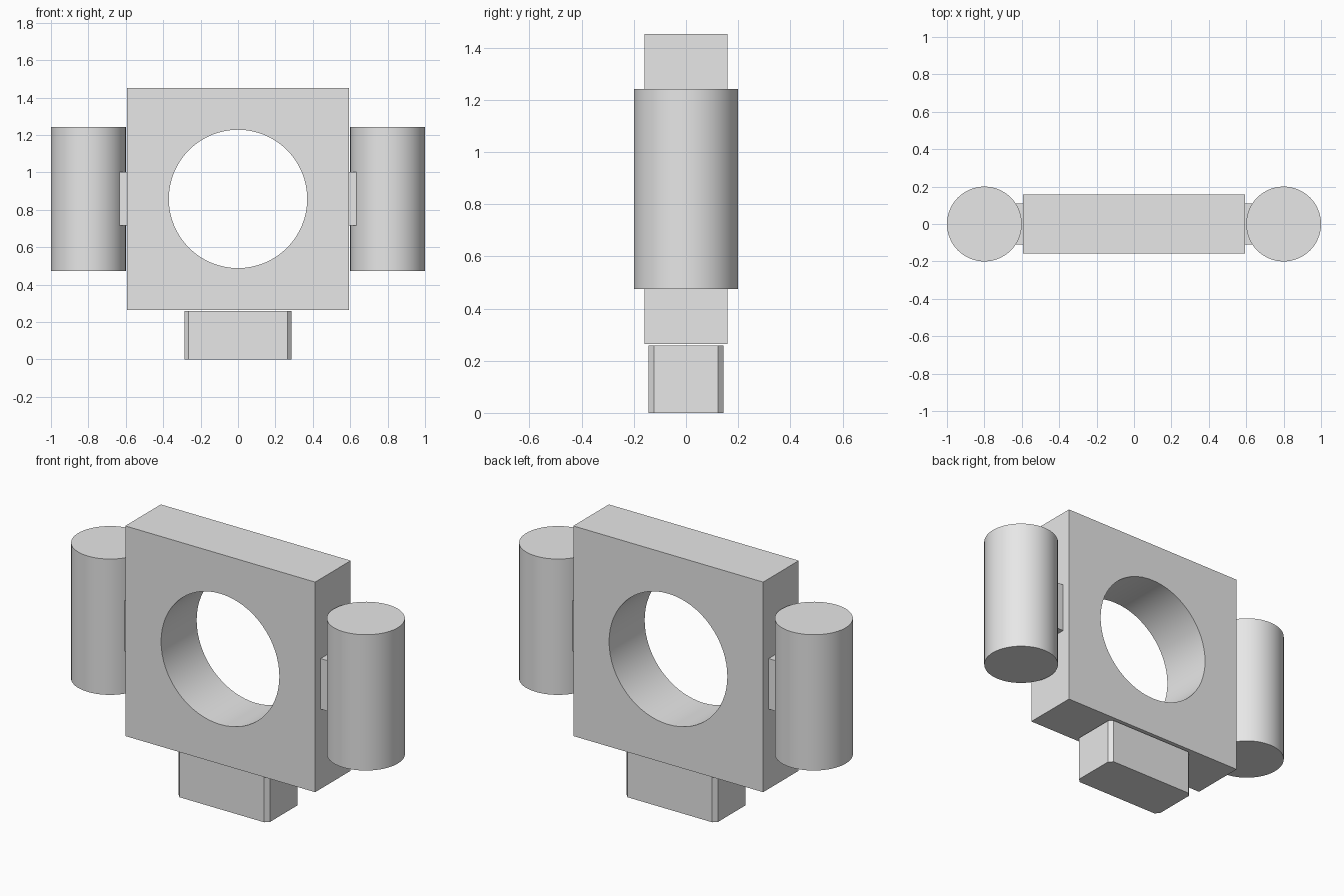
import bpy
import bmesh
import math
from mathutils import Matrix

default_cube = bpy.data.objects.get("Cube")
if default_cube:
    bpy.data.objects.remove(default_cube, do_unlink=True)

grey = bpy.data.materials.new("plain grey")
grey.use_nodes = True
COLOUR = (0.8, 0.8, 0.8, 1)
grey.diffuse_color = COLOUR
grey.node_tree.nodes["Principled BSDF"].inputs["Base Color"].default_value = COLOUR

MID_Z = 0.858
SEGMENTS = 64


def add_object(name, bm, smooth=False):
    mesh = bpy.data.meshes.new(name)
    bm.to_mesh(mesh)
    bm.free()
    mesh.materials.append(grey)
    obj = bpy.data.objects.new(name, mesh)
    bpy.context.collection.objects.link(obj)
    if smooth:
        smooth_sides(obj)
    return obj


def select_only(obj):
    bpy.ops.object.select_all(action="DESELECT")
    obj.select_set(True)
    bpy.context.view_layer.objects.active = obj


def smooth_sides(obj):
    select_only(obj)
    bpy.ops.object.shade_smooth_by_angle(angle=math.radians(30))


def box(name, centre, size, chamfer=0):
    bm = bmesh.new()
    bmesh.ops.create_cube(bm, size=1, matrix=Matrix.LocRotScale(centre, None, size))
    if chamfer:
        upright = [e for e in bm.edges
                   if abs(e.verts[0].co.z - e.verts[1].co.z) > size[2] / 2]
        bmesh.ops.bevel(bm, geom=upright, offset=chamfer, segments=1, affect="EDGES")
    return add_object(name, bm)


def cylinder(name, centre, radius, depth, turn=0, smooth=True):
    bm = bmesh.new()
    matrix = Matrix.Translation(centre) @ Matrix.Rotation(turn, 4, "X")
    bmesh.ops.create_cone(bm, cap_ends=True, segments=SEGMENTS, radius1=radius,
                          radius2=radius, depth=depth, matrix=matrix)
    return add_object(name, bm, smooth)


# Square body with a round opening through it
body = box("body_plate", (0, 0, MID_Z), (1.188, 0.318, 1.188))
cutter = cylinder("opening_cutter", (0, 0, MID_Z), 0.37, 1, math.pi / 2, False)
cutter.hide_render = True
cut = body.modifiers.new("opening", "BOOLEAN")
cut.operation = "DIFFERENCE"
cut.solver = "EXACT"
cut.object = cutter
select_only(body)
bpy.ops.object.modifier_apply(modifier=cut.name)
bpy.data.objects.remove(cutter, do_unlink=True)
smooth_sides(body)

# Side cylinders, each joined to the body by a short block
for side, sign in (("left", 1), ("right", -1)):
    cylinder(f"{side}_cylinder", (sign * 0.8, 0, MID_Z), 0.2, 0.768)
    box(f"{side}_connector", (sign * 0.615, 0, MID_Z), (0.042, 0.22, 0.286))

# Foot with chamfered upright corners, just below the body
box("foot_block", (0, 0, 0.129), (0.573, 0.288, 0.258), chamfer=0.022)
